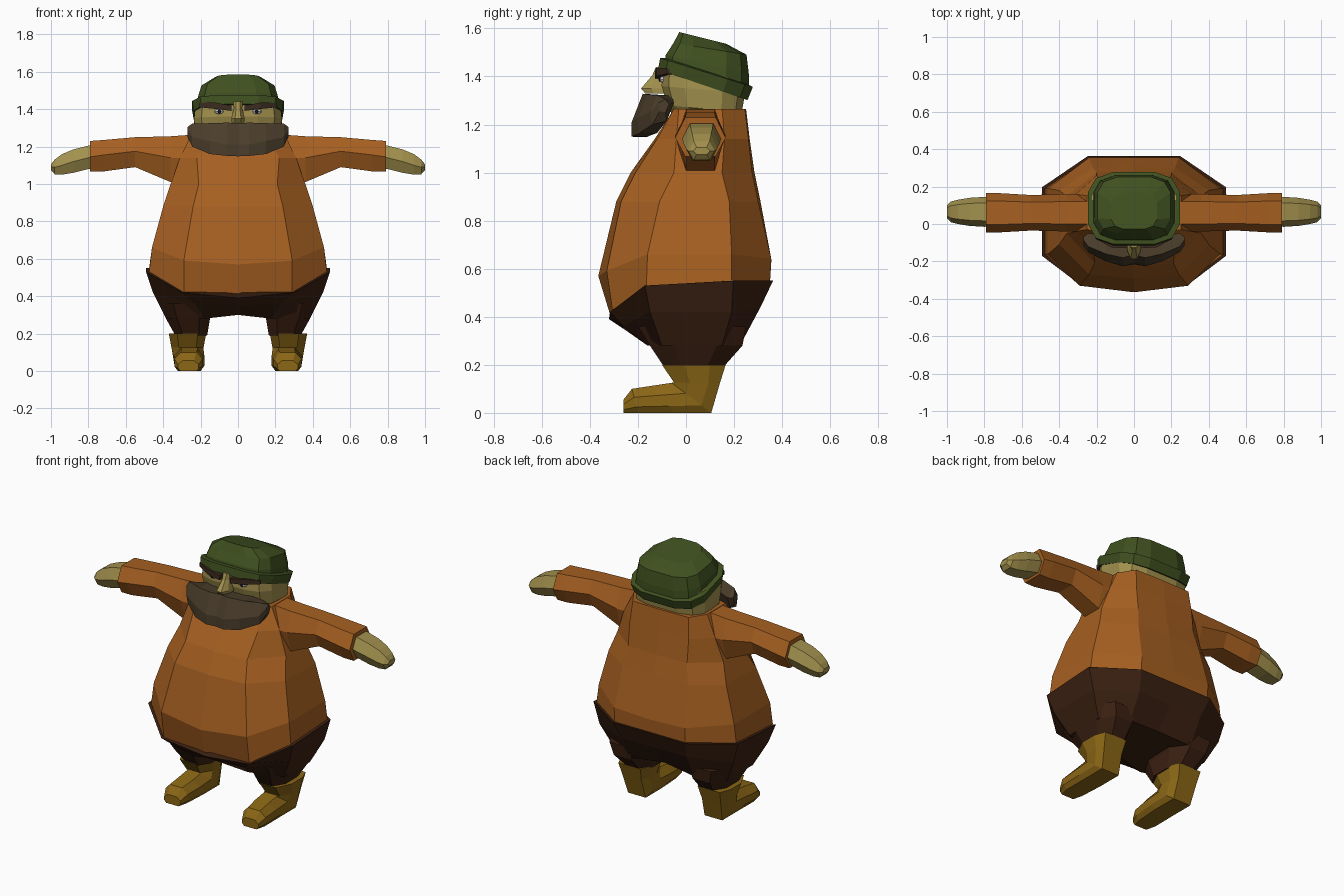
import bpy, bmesh
from math import sin, cos, pi, copysign


def material(name, rgb):
    m = bpy.data.materials.new(name)
    m.diffuse_color = (*rgb, 1)
    return m


SHIRT = material("orange_cloth", (0.38, 0.115, 0.015))
PANTS = material("dark_cloth", (0.045, 0.015, 0.006))
BOOT = material("tan_leather", (0.26, 0.135, 0.008))
SKIN = material("skin", (0.36, 0.28, 0.075))
HAT = material("green_wool", (0.05, 0.08, 0.014))
HAIR = material("beard_hair", (0.07, 0.047, 0.024))
BROW = material("brow_hair", (0.045, 0.025, 0.014))
WHITE = material("eye_white", (0.6, 0.62, 0.65))
DARK = material("pupil", (0.01, 0.01, 0.015))


def finish(name, bm, mat):
    bmesh.ops.recalc_face_normals(bm, faces=bm.faces)
    me = bpy.data.meshes.new(name)
    bm.to_mesh(me)
    bm.free()
    me.materials.append(mat)
    ob = bpy.data.objects.new(name, me)
    bpy.context.collection.objects.link(ob)
    return ob


def loft(name, rings, mat):
    """Skin a list of equal-length point rings and cap both ends."""
    bm = bmesh.new()
    loops = [[bm.verts.new(p) for p in r] for r in rings]
    n = len(rings[0])
    for a, b in zip(loops, loops[1:]):
        for i in range(n):
            j = (i + 1) % n
            bm.faces.new((a[i], a[j], b[j], b[i]))
    bm.faces.new(loops[0])
    bm.faces.new(loops[-1])
    return finish(name, bm, mat)


def mirrored(half):
    return half + [(-x, y, z) for x, y, z in half[-2:0:-1]]


def level(z, half):
    return mirrored([(x, y, z) for x, y in half])


def rounded(w, y0, y1, z0, z1, n=12, e=0.6):
    """Rounded-rectangle ring, z running from z0 at the front to z1 at the back."""
    pts = []
    for k in range(n):
        a = 2 * pi * (k + 0.5) / n
        u, v = (copysign(abs(f) ** e, f) for f in (cos(a), sin(a)))
        t = (v + 1) / 2
        pts.append((w * u, y0 + (y1 - y0) * t, z0 + (z1 - z0) * t))
    return pts


def ball(name, loc, radii, mat):
    bm = bmesh.new()
    bmesh.ops.create_uvsphere(bm, u_segments=8, v_segments=6, radius=1)
    for v in bm.verts:
        v.co = [c + r * p for c, r, p in zip(loc, radii, v.co)]
    return finish(name, bm, mat)


# Shirt: hem, belly, chest, armpit, shoulder and neck rings
hem = [(0, -.31, .39), (.29, -.305, .42), (.475, -.165, .53),
       (.475, .19, .55), (.24, .35, .55), (0, .35, .55)]
belly = [(0, -.365, .57), (.29, -.33, .59), (.46, -.16, .66),
         (.46, .19, .66), (.24, .355, .64), (0, .355, .63)]
loft("shirt", [
    mirrored(hem), mirrored(belly),
    level(.88, [(0, -.29), (.24, -.27), (.40, -.11), (.40, .18), (.22, .30), (0, .31)]),
    level(1.0, [(0, -.23), (.21, -.21), (.36, -.05), (.36, .15), (.2, .275), (0, .285)]),
    level(1.14, [(0, -.13), (.22, -.12), (.31, -.04), (.31, .16), (.2, .26), (0, .265)]),
    level(1.265, [(0, -.05), (.16, -.05), (.25, -.03), (.25, .15), (.19, .245), (0, .25)]),
], SHIRT)

# Trousers: seat with a rim just outside the shirt hem
rim = [(x * 1.035, y * 1.035, z) for x, y, z in hem]
loft("trouser_seat", [
    mirrored(rim),
    mirrored([(0, -.26, .35), (.23, -.26, .36), (.455, -.15, .42),
              (.455, .19, .42), (.22, .31, .44), (0, .31, .44)]),
    mirrored([(0, -.13, .30), (.18, -.16, .28), (.385, -.10, .28),
              (.385, .15, .28), (.22, .23, .29), (0, .21, .31)]),
], PANTS)

for s, side in ((1, "left"), (-1, "right")):
    # Trouser legs
    rings = []
    for z, x0, x1, y0, y1 in ((.36, .12, .42, -.2, .25), (.28, .15, .385, -.15, .235),
                              (.19, .165, .335, -.09, .155)):
        c, w, m, d = (x0 + x1) / 2, (x1 - x0) / 2, (y0 + y1) / 2, (y1 - y0) / 2
        rings.append([(s * (c + w * u), m + d * v, z) for u, v in
                      ((.5, -1), (1, -.45), (1, .45), (.5, 1),
                       (-.5, 1), (-1, .45), (-1, -.45), (-.5, -1))])
    loft(side + "_trouser_leg", rings, PANTS)

    # Boot: rings fan from the ankle opening round to the toe
    rings = []
    for (by, bz), (fy, fz), c, w in (
            ((.165, .2), (-.10, .2), .27, .10), ((.14, .12), (-.05, .127), .27, .085),
            ((.105, 0), (-.06, .125), .26, .08), ((-.05, 0), (-.14, .113), .26, .08),
            ((-.20, 0), (-.225, .10), .265, .075), ((-.26, 0), (-.26, .055), .265, .055)):
        rings.append([(s * (c + w * u), by + (fy - by) * t, bz + (fz - bz) * t)
                      for u, t in ((-.75, 0), (-1, .25), (-1, .65), (-.55, 1),
                                   (.55, 1), (1, .65), (1, .25), (.75, 0))])
    loft(side + "_boot", rings, BOOT)

    # Sleeve and hand share a six-sided section: x, top, middle, bottom, half depth
    def limb(name, rows, mat, yc=.06):
        loft(name, [[(s * x, yc + h * k, z) for k, z in
                     ((-.6, t), (.6, t), (1, m), (.6, b), (-.6, b), (-1, m))]
                    for x, t, m, b, h in rows], mat)

    limb(side + "_sleeve", [
        (.22, 1.265, 1.14, .98, .10), (.36, 1.255, 1.14, 1.01, .10),
        (.55, 1.25, 1.175, 1.09, .095), (.72, 1.235, 1.155, 1.067, .105),
        (.79, 1.23, 1.145, 1.067, .105)], SHIRT)
    limb(side + "_hand", [
        (.74, 1.20, 1.15, 1.09, .075), (.80, 1.205, 1.14, 1.08, .08),
        (.88, 1.185, 1.12, 1.06, .075), (.94, 1.16, 1.10, 1.05, .065),
        (.98, 1.13, 1.09, 1.052, .055), (1.0, 1.105, 1.09, 1.075, .035)], SKIN, .065)

    # Eyes
    ball(side + "_eye", (s * .10, -.094, 1.387), (.027, .017, .014), WHITE)
    ball(side + "_pupil", (s * .10, -.109, 1.387), (.009, .005, .010), DARK)

    # Eyebrow: bar that wraps back round the temple
    loft(side + "_eyebrow", [
        [(s * x, y, z - h), (s * x, y + .05, z - h), (s * x, y + .05, z + h), (s * x, y, z + h)]
        for x, y, z, h in ((.035, -.13, 1.405, .014), (.12, -.125, 1.418, .017),
                           (.205, -.08, 1.422, .012))], BROW)

# Head
loft("head", [
    rounded(.17, -.03, .20, 1.18, 1.22), rounded(.235, -.08, .235, 1.28, 1.25),
    rounded(.24, -.105, .25, 1.36, 1.33), rounded(.23, -.10, .25, 1.46, 1.38)], SKIN)

# Nose: widening wedge with a flared base
loft("nose", [
    [(-w, -.08, z), (-w, (f - .10) / 2, z), (-w * .45, f, z),
     (w * .45, f, z), (w, (f - .10) / 2, z), (w, -.08, z)]
    for z, f, w in ((1.44, -.125, .025), (1.405, -.14, .022), (1.35, -.187, .036),
                    (1.33, -.17, .036))], SKIN)

# Beard: section swept from cheek to cheek
edge = [(.27, [(-.07, 1.285), (-.085, 1.305), (-.115, 1.29), (-.11, 1.255), (-.085, 1.25)]),
        (.245, [(-.05, 1.29), (-.12, 1.322), (-.15, 1.25), (-.14, 1.20), (-.08, 1.215)]),
        (.15, [(-.06, 1.32), (-.16, 1.325), (-.20, 1.23), (-.20, 1.16), (-.12, 1.165)]),
        (.06, [(-.08, 1.32), (-.18, 1.328), (-.226, 1.21), (-.226, 1.15), (-.16, 1.15)]),
        (0, [(-.08, 1.32), (-.165, 1.325), (-.212, 1.21), (-.215, 1.148), (-.16, 1.148)])]
sweep = edge + [(-x, sec) for x, sec in edge[-2::-1]]
loft("beard", [[(x, y, z) for y, z in sec] for x, sec in sweep], HAIR)

# Woollen hat: turned-up band and a crown tilted to the back
loft("hat_band", [
    rounded(.24, -.12, .26, 1.43, 1.30), rounded(.25, -.112, .282, 1.478, 1.355),
    rounded(.23, -.09, .262, 1.478, 1.365)], HAT)
loft("hat_crown", [
    rounded(.225, -.095, .265, 1.45, 1.34), rounded(.218, -.088, .265, 1.49, 1.41),
    rounded(.20, -.055, .255, 1.54, 1.49), rounded(.125, -.03, .17, 1.585, 1.535)], HAT)
